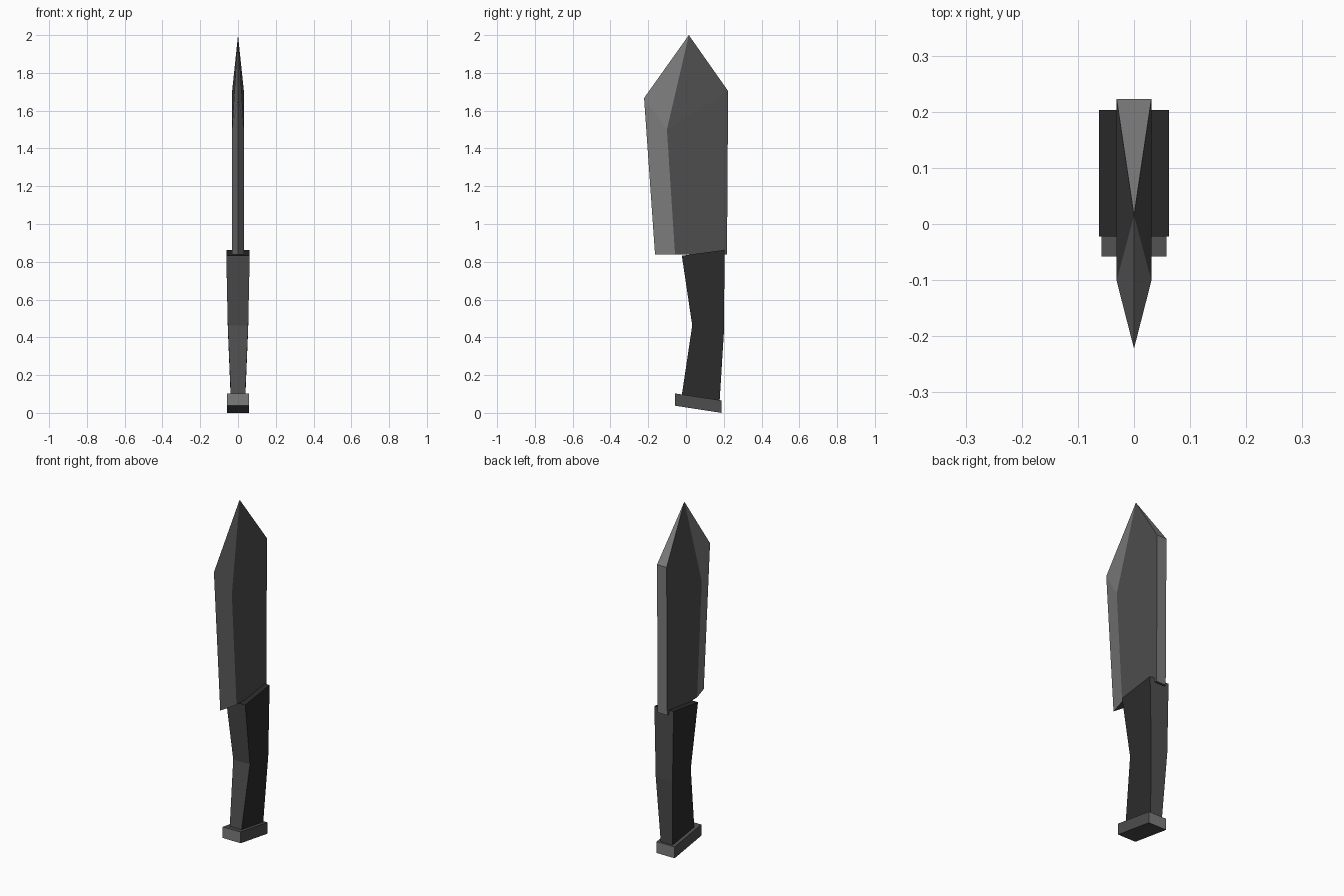
import bpy, bmesh

if "Cube" in bpy.data.objects:
    bpy.data.objects.remove(bpy.data.objects["Cube"])


def material(name, value):
    m = bpy.data.materials.new(name)
    m.diffuse_color = (value, value, value, 1)
    m.use_nodes = True
    m.node_tree.nodes["Principled BSDF"].inputs["Base Color"].default_value = m.diffuse_color
    return m


light = material("light steel", 0.20)
mid = material("mid grey", 0.075)
dark = material("dark grip", 0.025)


def finish(bm, name, main, second, is_second):
    """Make the object; faces whose normal passes the rule get the second colour."""
    bmesh.ops.recalc_face_normals(bm, faces=bm.faces)
    bm.normal_update()
    for f in bm.faces:
        f.material_index = int(is_second(f.normal))
    mesh = bpy.data.meshes.new(name)
    bm.to_mesh(mesh)
    bm.free()
    mesh.materials.append(main)
    mesh.materials.append(second)
    obj = bpy.data.objects.new(name, mesh)
    bpy.context.collection.objects.link(obj)


def slab(name, rows, edge_mat, side_mat):
    """Four-sided tube through rows of (front y, z, back y, z, half width)."""
    bm = bmesh.new()
    rings = []
    for fy, fz, by, bz, w in rows:
        pts = [(-w, fy, fz), (w, fy, fz), (w, by, bz), (-w, by, bz)]
        rings.append([bm.verts.new(p) for p in pts])
    for a, b in zip(rings, rings[1:]):
        for i in range(4):
            j = (i + 1) % 4
            bm.faces.new((a[i], a[j], b[j], b[i]))
    bm.faces.new(rings[0])
    bm.faces.new(rings[-1])
    # sides and ends are darker than the front and back edges
    finish(bm, name, edge_mat, side_mat, lambda n: abs(n.y) < 0.6)


# Blade: five-sided section (cutting edge, two ridges, flat spine) up to a point
bm = bmesh.new()
T = 0.031


def section(edge, ridge, spine):
    pts = [(0, *edge), (T, *ridge), (T, *spine), (-T, *spine), (-T, *ridge)]
    return [bm.verts.new(p) for p in pts]


low = section((-0.164, 0.838), (-0.058, 0.838), (0.217, 0.838))
high = section((-0.222, 1.667), (-0.101, 1.50), (0.223, 1.704))
tip = bm.verts.new((0, 0.015, 2.0))
for i in range(5):
    j = (i + 1) % 5
    bm.faces.new((low[i], low[j], high[j], high[i]))
    bm.faces.new((high[i], high[j], tip))
bm.faces.new(low)
# the flats and the underside are darker than the ground edge and spine
finish(bm, "blade", light, mid, lambda n: abs(n.x) > 0.992 or n.z < -0.9)

# Handle: bent grip widening upwards
slab("handle", [(-0.022, 0.095, 0.178, 0.062, 0.038),
                (0.033, 0.463, 0.202, 0.45, 0.054),
                (-0.022, 0.832, 0.203, 0.863, 0.062)], mid, dark)

# Pommel: tilted end plate
slab("pommel", [(-0.058, 0.038, 0.188, 0.0, 0.058),
                (-0.058, 0.103, 0.188, 0.066, 0.058)], light, mid)
